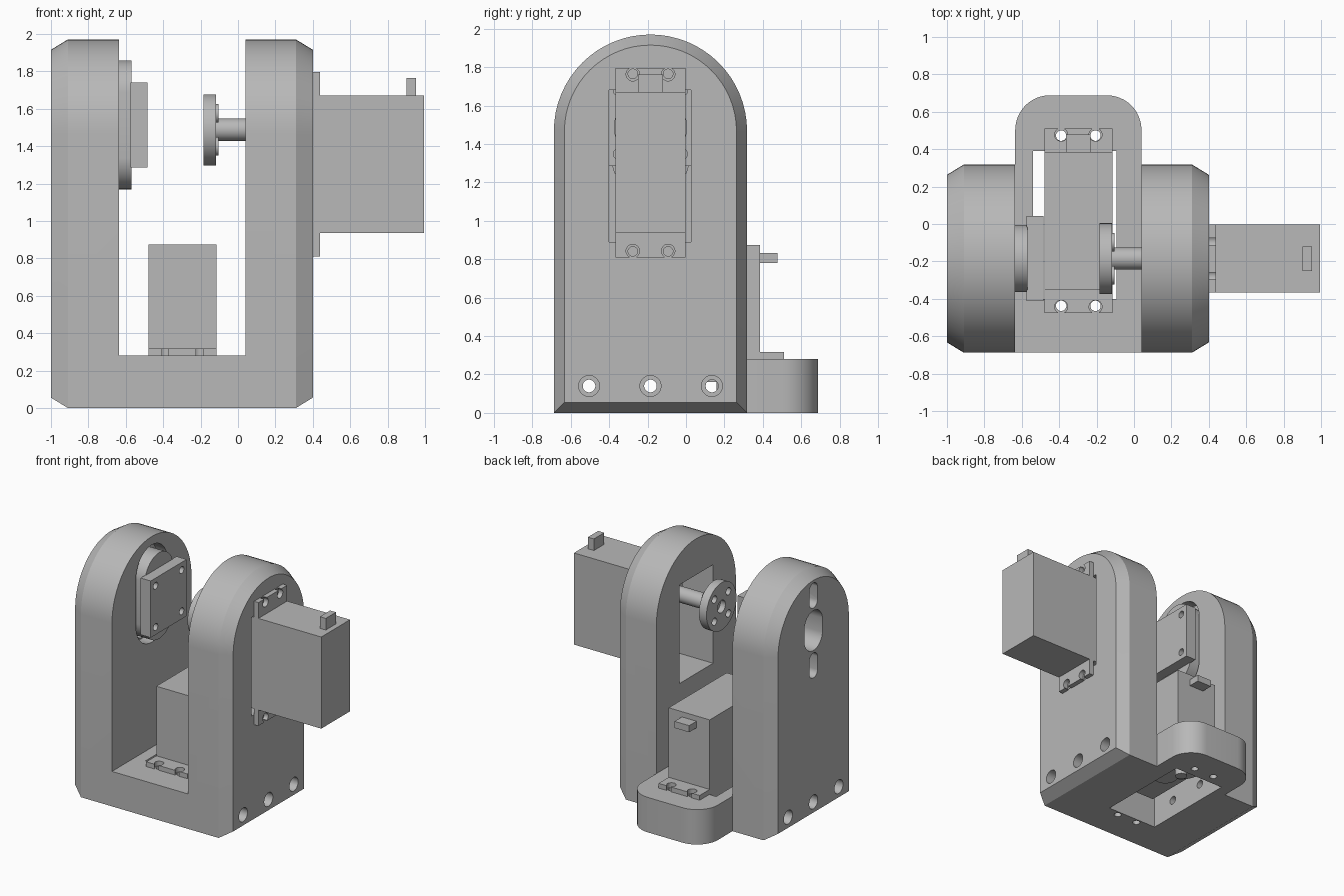
import bpy
import bmesh
from math import sin, cos, pi, radians
from mathutils import Vector

old = bpy.data.objects.get("Cube")
if old:
    bpy.data.objects.remove(old, do_unlink=True)

grey = bpy.data.materials.new("plain grey")
grey.use_nodes = True
colour = (0.48, 0.48, 0.48, 1)
grey.diffuse_color = colour
grey.node_tree.nodes["Principled BSDF"].inputs["Base Color"].default_value = colour


# Helpers: outlines, lofts and cuts
def rect(u0, u1, v0, v1):
    return [(u0, v0), (u1, v0), (u1, v1), (u0, v1)]


def stadium(u, v, r, half=None, n=32):
    """Circle, or an upright slot when half is its half height."""
    shift = (half or r) - r
    pts = []
    for i in range(n):
        a = 2 * pi * (i + 0.5) / n
        pts.append((u + r * cos(a), v + r * sin(a) + (shift if sin(a) > 0 else -shift)))
    return pts


def loft(name, sections, axis="z"):
    """Skin (outline, height) sections along an axis; outlines are (x, y) or (y, z)."""
    bm = bmesh.new()
    rings = []
    for outline, h in sections:
        rings.append([bm.verts.new((h, u, v) if axis == "x" else (u, v, h)) for u, v in outline])
    n = len(rings[0])
    for a, b in zip(rings, rings[1:]):
        for i in range(n):
            j = (i + 1) % n
            bm.faces.new((a[i], a[j], b[j], b[i]))
    bm.faces.new(rings[0])
    bm.faces.new(rings[-1])
    bmesh.ops.recalc_face_normals(bm, faces=bm.faces)
    mesh = bpy.data.meshes.new(name)
    bm.to_mesh(mesh)
    bm.free()
    mesh.materials.append(grey)
    obj = bpy.data.objects.new(name, mesh)
    bpy.context.collection.objects.link(obj)
    return obj


def prism(name, outline, lo, hi, axis="z"):
    return loft(name, [(outline, lo), (outline, hi)], axis)


def activate(obj):
    bpy.ops.object.select_all(action="DESELECT")
    obj.select_set(True)
    bpy.context.view_layer.objects.active = obj


def boolean(obj, others, operation="DIFFERENCE"):
    activate(obj)
    for other in others:
        mod = obj.modifiers.new("bool", "BOOLEAN")
        mod.operation = operation
        mod.solver = "EXACT"
        mod.object = other
        bpy.ops.object.modifier_apply(modifier=mod.name)
        bpy.data.objects.remove(other, do_unlink=True)


def finish(obj):
    activate(obj)
    bpy.ops.object.shade_smooth_by_angle(angle=radians(25))


# Main dimensions
MID = -0.185            # centre of the arms in y
PIVOT = 1.487           # height of the motor shaft
CARRIER = 1.513         # height of the idler plate
BASE_X, BASE_Y = -0.2975, 0.0175
MOTOR_Z = 1.303
FLOOR = 0.28


# Side arms: arched slabs with a chamfered outer edge
def arch(inset, n=32):
    r = 0.503 - inset
    pts = [(MID - r, inset), (MID + r, inset)]
    return pts + [(MID + r * cos(pi * i / n), 1.467 + r * sin(pi * i / n)) for i in range(n + 1)]


def arm(name, inner, bend, outer):
    return loft(name, [(arch(0), inner), (arch(0), bend), (arch(0.055), outer)], "x")


bracket = arm("bracket", 0.04, 0.31, 0.4)
left_side = arm("idler_arm", -0.635, -0.91, -1.0)

# Floor with a rounded rear tongue
tongue = [(-0.635, -0.688), (0.04, -0.688)]
for cx, start in ((-0.145, 0), (-0.45, pi / 2)):
    for i in range(13):
        a = start + pi / 2 * i / 12
        tongue.append((cx + 0.185 * cos(a), 0.503 + 0.185 * sin(a)))
floor = prism("floor", tongue, 0, FLOOR)
boolean(bracket, [floor, left_side], "UNION")

# Motor openings in the floor and in the arm
cuts = [
    prism("cut", rect(-0.54, -0.093, -0.4, 0.39), -0.1, 0.5),
    prism("cut", rect(-0.4, 0.027, 0.89, 1.68), -0.1, 0.5, "x"),
]
# Motor screw holes
for side in (-1, 1):
    for end in (-1, 1):
        cuts.append(prism("cut", stadium(BASE_X + side * 0.092, BASE_Y + end * 0.455, 0.028, n=16), -0.1, 0.5))
        cuts.append(prism("cut", stadium(MID + side * 0.092, MOTOR_Z + end * 0.462, 0.025, n=16), 0.25, 0.5, "x"))
# Counterbored cross bolts
for y in (-0.505, MID, 0.135):
    cuts.append(prism("cut", stadium(y, 0.14, 0.033, n=20), -1.1, 0.5, "x"))
    cuts.append(prism("cut", stadium(y, 0.14, 0.055, n=20), 0.28, 0.5, "x"))
    cuts.append(prism("cut", stadium(y, 0.14, 0.055, n=20), -1.1, -0.88, "x"))
# Idler recess, centre hole and adjustment slots
cuts.append(prism("cut", stadium(MID, CARRIER, 0.2, 0.39), -0.73, -0.6, "x"))
cuts.append(prism("cut", stadium(MID, CARRIER, 0.115, 0.16), -1.1, -0.7, "x"))
for end in (-1, 1):
    cuts.append(prism("cut", stadium(MID, CARRIER + end * 0.28, 0.052, 0.1), -1.1, -0.7, "x"))
boolean(bracket, cuts)
finish(bracket)

# Idler: rounded slider and square mounting plate
slider = prism("idler_slider", stadium(MID, CARRIER, 0.18, 0.345, 48), -0.72, -0.57, "x")
finish(slider)
plate = prism("idler_plate", rect(MID - 0.227, MID + 0.227, CARRIER - 0.227, CARRIER + 0.227), -0.575, -0.485, "x")
boolean(plate, [prism("cut", stadium(MID + a * 0.165, CARRIER + b * 0.165, 0.028, n=16), -0.7, -0.4, "x")
                for a in (-1, 1) for b in (-1, 1)])
finish(plate)


# Motor: mounting plane at local z = 0, shaft pointing to -z
def motor(prefix, origin, sideways, shaft_end):
    body = prism(prefix + "_body", rect(-0.182, 0.182, -0.367, 0.367), -0.08, 0.595)
    ears = prism(prefix + "_ears", rect(-0.182, 0.182, -0.494, 0.494), 0, 0.038)
    slots = []
    for side in (-1, 1):
        for end in (-1, 1):
            u, v = side * 0.092, end * 0.46
            slots.append(prism("cut", stadium(u, v, 0.035, n=20), -0.1, 0.1))
            slots.append(prism("cut", rect(u - 0.018, u + 0.018, *sorted((v, end * 0.6))), -0.1, 0.1))
    boolean(ears, slots)
    parts = [
        body, ears,
        prism(prefix + "_gear_cover", stadium(0, 0.185, 0.17), -0.12, -0.075),
        prism(prefix + "_small_gear_cover", stadium(0, 0.0, 0.09), -0.12, -0.075),
        prism(prefix + "_shaft", stadium(0, 0.185, 0.06 if sideways else 0.045, n=24), shaft_end, -0.1),
        prism(prefix + "_cable_plug", rect(-0.065, 0.065, 0.36, 0.46), 0.5, 0.553),
    ]
    for part in parts:
        for vert in part.data.vertices:
            x, y, z = vert.co
            vert.co = Vector(origin) + (Vector((z, x, y)) if sideways else Vector((x, y, z)))
        finish(part)


motor("base_motor", (BASE_X, BASE_Y, FLOOR), False, -0.19)
motor("arm_motor", (0.4, MID, MOTOR_Z), True, -0.53)

# Output horn: disc with a shallow hub, drilled through
horn = prism("output_horn", stadium(MID, PIVOT, 0.19, n=48), -0.185, -0.118, "x")
drill = [prism("cut", stadium(MID, PIVOT, 0.05, n=20), -0.3, -0.14, "x")]
for i in range(4):
    a = pi / 4 + i * pi / 2
    u, v = MID + 0.125 * cos(a), PIVOT + 0.125 * sin(a)
    drill.append(prism("cut", stadium(u, v, 0.03, n=16), -0.3, 0, "x"))
    # Raised collars behind the holes
    collar = prism("horn_collar", stadium(u, v, 0.05, n=20), -0.12, -0.104, "x")
    boolean(collar, [prism("cut", stadium(u, v, 0.03, n=16), -0.3, 0, "x")])
    finish(collar)
boolean(horn, drill)
finish(horn)
